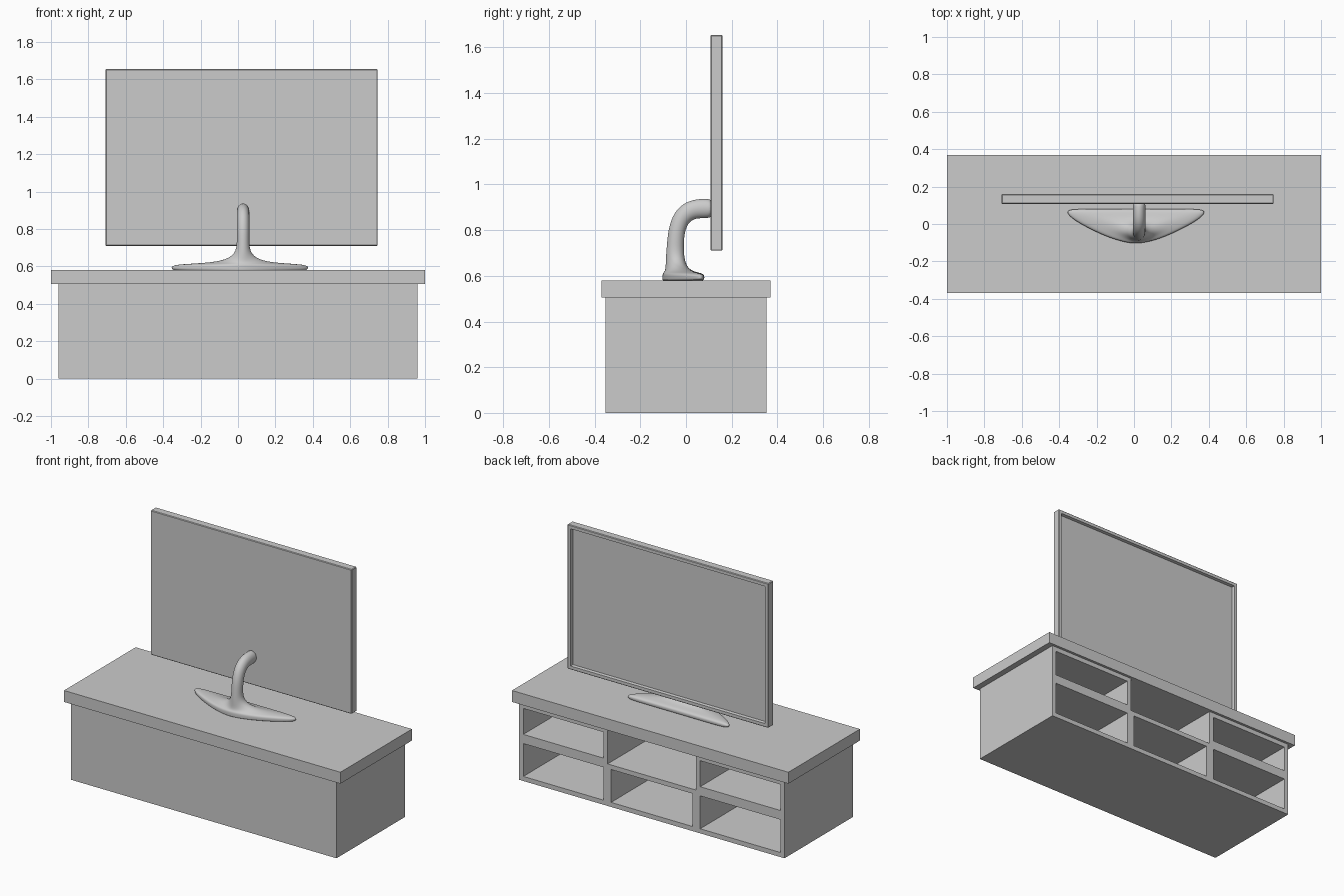
import bpy, bmesh, math
from mathutils import Vector

if "Cube" in bpy.data.objects:
    bpy.data.objects.remove(bpy.data.objects["Cube"])


def add_box(bm, lo, hi):
    """Add an axis-aligned box between two corners."""
    geo = bmesh.ops.create_cube(bm, size=1)
    for v in geo["verts"]:
        v.co = Vector([l + (c + 0.5) * (h - l) for l, h, c in zip(lo, hi, v.co)])
    return geo["verts"]


def make_object(name, bm):
    bmesh.ops.recalc_face_normals(bm, faces=bm.faces)
    mesh = bpy.data.meshes.new(name)
    bm.to_mesh(mesh)
    bm.free()
    obj = bpy.data.objects.new(name, mesh)
    bpy.context.collection.objects.link(obj)
    return obj


# Cabinet body
bm = bmesh.new()
add_box(bm, (-0.96, -0.353, 0), (0.96, 0.353, 0.505))
body = make_object("cabinet_body", bm)

# Six open compartments; the upper middle one runs up to the lid
bm = bmesh.new()
for x0, x1, upper in ((-0.93, -0.35, (0.305, 0.475)),
                      (-0.295, 0.295, None),
                      (0.35, 0.93, (0.305, 0.475))):
    add_box(bm, (x0, -0.323, 0.03), (x1, 0.45, 0.245))
    if upper:
        add_box(bm, (x0, -0.323, upper[0]), (x1, 0.45, upper[1]))
    else:
        add_box(bm, (-0.32, -0.323, 0.275), (0.32, 0.45, 0.53))
cutter = make_object("compartment_cutter", bm)
cutter.hide_render = True
cut = body.modifiers.new("compartments", "BOOLEAN")
cut.operation = "DIFFERENCE"
cut.solver = "EXACT"
cut.object = cutter
bpy.context.view_layer.objects.active = body
body.select_set(True)
bpy.ops.object.modifier_apply(modifier=cut.name)
bpy.data.objects.remove(cutter)

# Cabinet lid
bm = bmesh.new()
add_box(bm, (-1, -0.37, 0.505), (1, 0.37, 0.58))
make_object("cabinet_lid", bm)

# Television panel with a recessed screen
bm = bmesh.new()
add_box(bm, (-0.708, 0.107, 0.71), (0.747, 0.16, 1.655))
bmesh.ops.bevel(bm, geom=bm.edges[:], offset=0.004, segments=1, affect="EDGES")
bm.normal_update()
screen = max(bm.faces, key=lambda f: f.calc_center_median().y)
bmesh.ops.inset_region(bm, faces=[screen], thickness=0.028)
bmesh.ops.inset_region(bm, faces=[screen], thickness=0.004, depth=0)
for v in screen.verts:
    v.co.y -= 0.02
make_object("television", bm)

# Stand: foot outline blended into a bent round neck
CX, NECK_Y = 0.01, -0.046
NECK_X = 0.027
half = [(0, .08), (.15, .081), (.30, .081), (.362, .078), (.374, .062),
        (.345, .03), (.27, -.015), (.155, -.07), (.06, -.098), (0, -.105)]
foot = half + [(-x, y) for x, y in half[-2:0:-1]]
count = len(foot)
circle = [(math.sin(2 * math.pi * i / count), math.cos(2 * math.pi * i / count))
          for i in range(count)]
rings = []
for z, t in ((.58, .12), (.58, .03), (.594, 0), (.606, .03),
             (.613, .2), (.619, .55), (.635, .86)):
    rings.append([Vector((CX + x + (NECK_X + cx * .036 - CX - x) * t,
                          y + (NECK_Y + cy * .041 - y) * t, z))
                  for (x, y), (cx, cy) in zip(foot, circle)])
# Neck path: y, z, tilt in degrees, half depth
for y, z, tilt, r in ((-.049, .68, 0, .040), (-.046, .75, 0, .037),
                      (-.041, .80, 12, .037), (-.022, .855, 38, .040),
                      (.015, .886, 66, .043), (.055, .895, 90, .043),
                      (.10, .895, 90, .043), (.113, .895, 90, .036)):
    a = math.radians(tilt)
    rings.append([Vector((NECK_X + cx * .034,
                          y + cy * r * math.cos(a), z - cy * r * math.sin(a)))
                  for cx, cy in circle])
bm = bmesh.new()
loops = [[bm.verts.new(p) for p in ring] for ring in rings]
for low, high in zip(loops, loops[1:]):
    for i in range(count):
        j = (i + 1) % count
        bm.faces.new((low[i], low[j], high[j], high[i]))
bm.faces.new(loops[0][::-1])
bm.faces.new(loops[-1])
stand = make_object("television_stand", bm)
stand.data.polygons.foreach_set("use_smooth", [True] * len(stand.data.polygons))
sub = stand.modifiers.new("smooth", "SUBSURF")
sub.levels = sub.render_levels = 2
